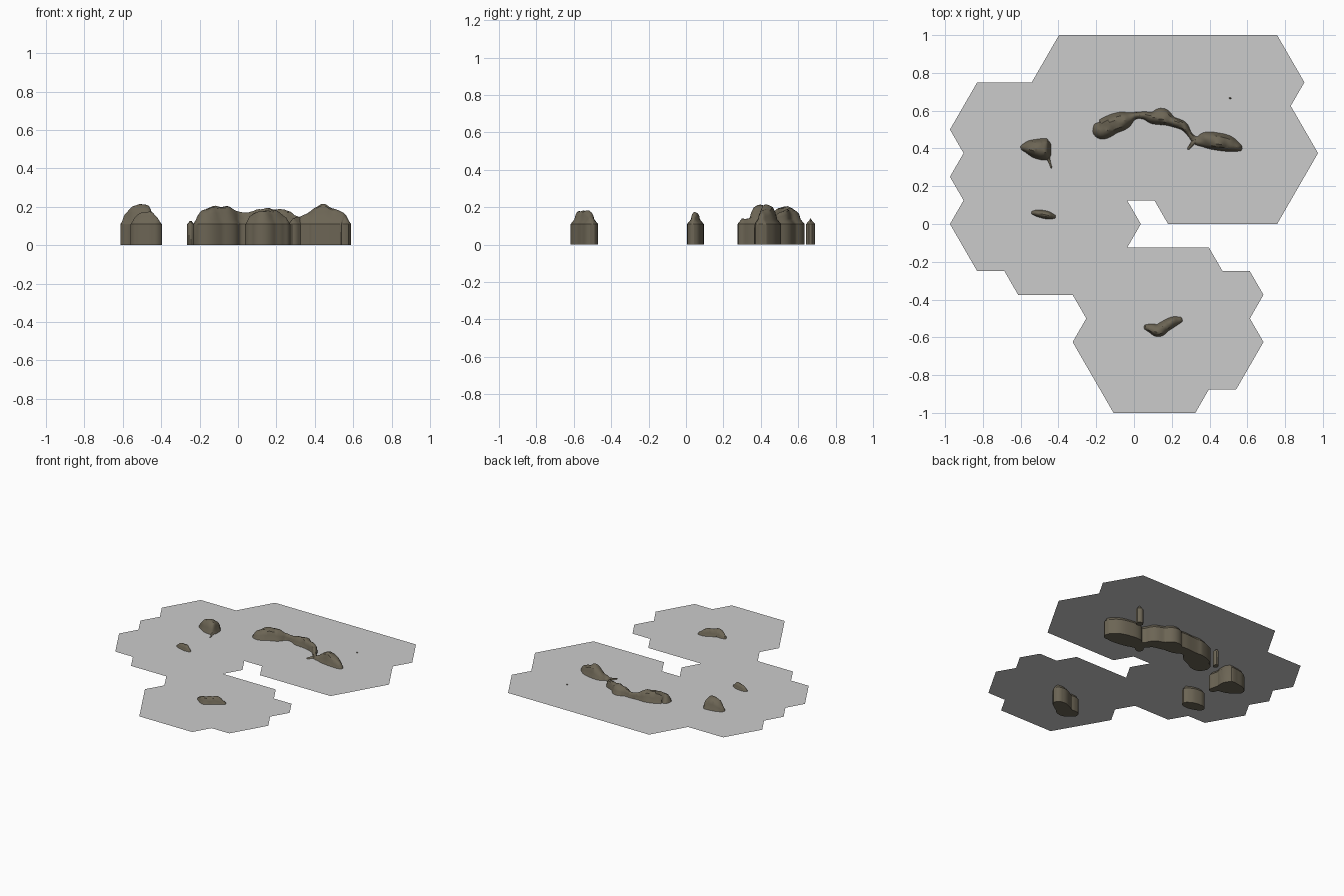
import bpy, bmesh, math
from mathutils import Vector, noise

if "Cube" in bpy.data.objects:
    bpy.data.objects.remove(bpy.data.objects["Cube"])

SEA, SKIRT, FLARE = 0.135, 0.11, 0.021   # water level, wall height, underwater spread


def finish(name, bm, mat=None):
    mesh = bpy.data.meshes.new(name)
    bm.to_mesh(mesh)
    bm.free()
    ob = bpy.data.objects.new(name, mesh)
    bpy.context.collection.objects.link(ob)
    if mat:
        mesh.materials.append(mat)
    return ob


rock = bpy.data.materials.new("rock")
rock.diffuse_color = (0.15, 0.13, 0.09, 1)
rock.use_nodes = True
rock.node_tree.nodes["Principled BSDF"].inputs["Base Color"].default_value = rock.diffuse_color

# Water sheet: outline walked along a hexagon lattice (heading in 60 degree turns, steps)
walk = [(0, 8), (5, 2), (4, 1), (5, 2), (4, 3), (3, 4), (2, 1), (3, 1), (5, 1), (4, 1),
        (0, 3), (5, 1), (0, 1), (5, 1), (4, 1), (5, 1), (4, 2), (3, 1), (4, 1), (3, 3),
        (2, 3), (1, 1), (2, 1), (3, 2), (2, 1), (3, 1), (2, 2), (1, 1), (2, 1), (1, 1),
        (2, 1), (1, 2), (0, 2), (1, 2)]
bm = bmesh.new()
pos, corners = Vector((-0.397, 1.0, SEA)), []
for turn, n in walk:
    corners.append(bm.verts.new(pos))
    a = math.radians(60 * turn)
    pos = pos + Vector((math.cos(a), math.sin(a), 0)) * n * 0.25 / math.sqrt(3)
sheet = bm.faces.new(corners)
sheet.normal_update()
if sheet.normal.z < 0:
    sheet.normal_flip()
finish("water_sheet", bm)


def spline(pts, sub):
    """Catmull-Rom through 4D points (x, y, half width, height)."""
    p = [Vector(q) for q in pts]
    p = [2 * p[0] - p[1]] + p + [2 * p[-1] - p[-2]]
    out = []
    for i in range(1, len(p) - 2):
        a, b, c, d = p[i - 1:i + 3]
        for k in range(sub):
            t = k / sub
            out.append(0.5 * (2 * b + (c - a) * t + (2 * a - 5 * b + 4 * c - d) * t * t
                              + (3 * b - a - 3 * c + d) * t ** 3))
    return out + [p[-2]]


def island(name, pts, sub=5, flare=FLARE):
    """Rock ridge lofted along a spine, with a vertical skirt down to the ground."""
    sp = spline(pts, sub)
    n = len(sp)
    rows = []
    for i, s in enumerate(sp):
        a, b = sp[max(i - 1, 0)], sp[min(i + 1, n - 1)]
        d = (b - a).to_2d().normalized()
        rows.append((s.to_2d(), d, max(s[2], 0.003), s[3], flare))
    # rounded ends that stay under water
    for idx, sign in ((0, -1), (-1, 1)):
        c, d, w, h, f = rows[idx]
        ends = [(c + d * sign * f * 0.6, d, w * 0.6, SKIRT + 0.012, f * 0.8),
                (c + d * sign * f, d, w * 0.4, SKIRT, f * 0.3)]
        rows = ends[::-1] + rows if sign < 0 else rows + ends
    bm = bmesh.new()
    rings = []
    for c, d, w, h, f in rows:
        side = Vector((-d.y, d.x))
        shore = min(SEA, h)
        half = [(w + f, 0), (w + f, min(SKIRT, h)), (w, shore),
                (w * 0.82, shore + (h - shore) * 0.5),
                (w * 0.58, shore + (h - shore) * 0.82),
                (w * 0.28, shore + (h - shore) * 0.96)]
        prof = half + [(0, h)] + [(-x, z) for x, z in half[::-1]]
        ring = []
        for off, z in prof:
            p = c + side * off
            if z > SEA + 0.004:
                z += 0.012 * noise.noise(Vector((p.x * 28, p.y * 28, 3.1))) * min(1, (z - SEA) / 0.03)
            ring.append(bm.verts.new((p.x, p.y, z)))
        rings.append(ring)
    m = len(rings[0])
    for r, q in zip(rings, rings[1:]):
        for j in range(m):
            k = (j + 1) % m
            bm.faces.new((r[j], r[k], q[k], q[j]))
    bm.faces.new(rings[0])
    bm.faces.new(rings[-1][::-1])
    bmesh.ops.recalc_face_normals(bm, faces=bm.faces)
    ob = finish(name, bm, rock)
    bpy.ops.object.select_all(action='DESELECT')
    ob.select_set(True)
    bpy.context.view_layer.objects.active = ob
    bpy.ops.object.shade_smooth_by_angle(angle=math.radians(30))


# Long curved island and its short spur
island("long_island", [
    (-0.21, 0.505, 0.028, 0.150), (-0.17, 0.50, 0.052, 0.190), (-0.11, 0.53, 0.052, 0.205),
    (-0.05, 0.55, 0.046, 0.198), (0.00, 0.572, 0.020, 0.178), (0.05, 0.575, 0.020, 0.172),
    (0.10, 0.563, 0.033, 0.184), (0.15, 0.568, 0.045, 0.190), (0.20, 0.543, 0.027, 0.190),
    (0.26, 0.52, 0.023, 0.182), (0.295, 0.475, 0.013, 0.155), (0.33, 0.442, 0.022, 0.150),
    (0.38, 0.445, 0.042, 0.178), (0.44, 0.437, 0.046, 0.215), (0.50, 0.425, 0.042, 0.190),
    (0.55, 0.405, 0.024, 0.165), (0.566, 0.395, 0.012, 0.142)])
island("long_island_spur", [(0.325, 0.445, 0.014, 0.150), (0.305, 0.42, 0.010, 0.146),
                            (0.287, 0.398, 0.006, 0.140)], 3)

# Round western rock with a thin tail
island("west_rock", [(-0.592, 0.405, 0.015, 0.155), (-0.555, 0.405, 0.038, 0.197),
                     (-0.51, 0.398, 0.053, 0.212), (-0.465, 0.395, 0.057, 0.203),
                     (-0.447, 0.395, 0.042, 0.165)])
island("west_rock_tail", [(-0.46, 0.36, 0.014, 0.150), (-0.448, 0.33, 0.006, 0.139),
                          (-0.437, 0.298, 0.004, 0.139)], 3)

# Small islets
island("west_islet", [(-0.538, 0.06, 0.009, 0.145), (-0.51, 0.057, 0.018, 0.166),
                      (-0.46, 0.047, 0.021, 0.172), (-0.42, 0.038, 0.010, 0.145)])
island("south_islet", [(0.06, -0.545, 0.013, 0.148), (0.09, -0.552, 0.024, 0.170),
                       (0.13, -0.563, 0.034, 0.180), (0.17, -0.538, 0.030, 0.182),
                       (0.21, -0.517, 0.027, 0.176), (0.25, -0.506, 0.014, 0.145)])

# Lone needle barely breaking the water, and a sunken stump
island("needle_rock", [(0.506, 0.666, 0.003, 0.140), (0.512, 0.666, 0.003, 0.140)], 1)
island("sunken_stump", [(-0.248, 0.552, 0.004, 0.125), (-0.245, 0.568, 0.004, 0.125)], 1, 0.013)
